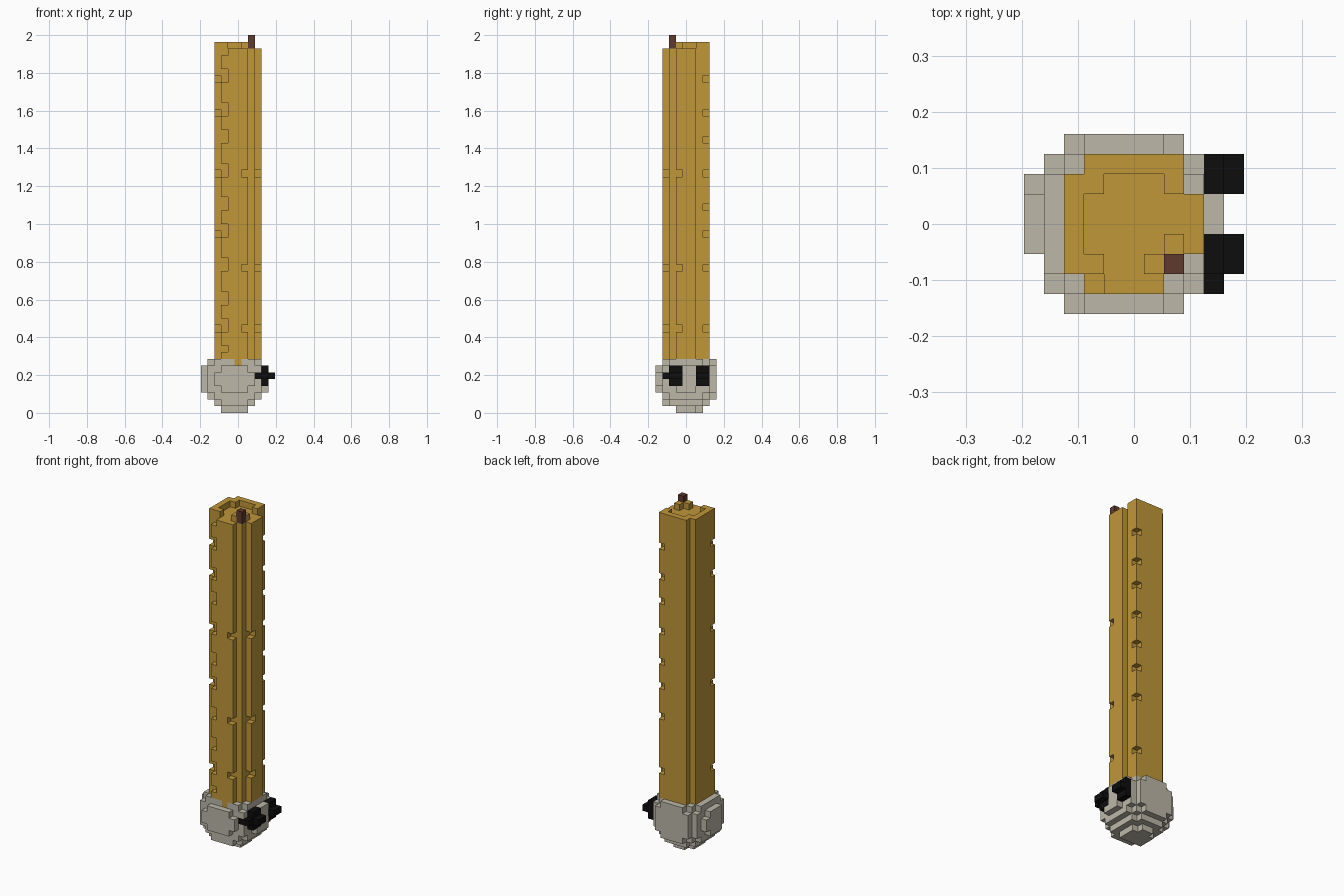
import bpy, bmesh, math
from mathutils import Vector

cube = bpy.data.objects.get("Cube")
if cube:
    bpy.data.objects.remove(cube, do_unlink=True)

V = 2 / 56                      # block size
ORIGIN = Vector((-5.5, -4.5, 0))


def material(name, rgb):
    m = bpy.data.materials.new(name)
    m.use_nodes = True
    m.diffuse_color = (*rgb, 1)
    m.node_tree.nodes["Principled BSDF"].inputs["Base Color"].default_value = (*rgb, 1)
    return m


def box(x, y, z):
    """All block cells in inclusive ranges."""
    return {(i, j, k) for i in range(x[0], x[1] + 1)
            for j in range(y[0], y[1] + 1) for k in range(z[0], z[1] + 1)}


def build(name, cells, filled, mat):
    """Skin the exposed sides of the cells and merge coplanar faces."""
    bm = bmesh.new()
    for c in cells:
        for axis in range(3):
            for sign in (-1, 1):
                n = Vector((0, 0, 0))
                n[axis] = sign
                if tuple(int(c[a] + n[a]) for a in range(3)) in filled:
                    continue
                u = Vector((0, 0, 0))
                u[(axis + 1) % 3] = 0.5
                w = n.cross(u)
                mid = Vector(c) + Vector((0.5, 0.5, 0.5)) + n * 0.5
                corners = (mid - u - w, mid + u - w, mid + u + w, mid - u + w)
                bm.faces.new([bm.verts.new((p + ORIGIN) * V) for p in corners])
    bmesh.ops.remove_doubles(bm, verts=bm.verts, dist=V * 0.01)
    bmesh.ops.dissolve_limit(bm, angle_limit=math.radians(1),
                             verts=bm.verts, edges=bm.edges)
    mesh = bpy.data.meshes.new(name)
    bm.to_mesh(mesh)
    bm.free()
    mesh.materials.append(mat)
    bpy.context.collection.objects.link(bpy.data.objects.new(name, mesh))


# Eyes: short wide lozenges on the +x side
eyes = {}
for name, start in (("front_eye", 2), ("back_eye", 6)):
    eyes[name] = (box((9, 9), (start, start + 1), (4, 6))
                  | box((10, 10), (start, start + 1), (5, 5))
                  | box((9, 9), (start - 1, start - 1), (5, 5)))
eyes["front_eye"] |= {(8, 1, 5)}
eyes["back_eye"] -= {(9, 5, 5)}
eye_cells = eyes["front_eye"] | eyes["back_eye"]

# Round base: stepped ball with a flat top
base = {c for c in box((0, 9), (0, 8), (0, 7))
        if (c[0] - 4.5) ** 2 + (c[1] - 4.1) ** 2 + (c[2] - 4.5) ** 2 < 24.4}
base -= box((0, 9), (0, 0), (2, 2)) | box((0, 9), (0, 0), (7, 7))
base -= {(5, 1, 7)}
base -= eye_cells

# Wick
wick = box((7, 7), (2, 2), (54, 55))

# Column: square shaft with stepped corners
column = set()
for y, x in ((1, (3, 6)), (2, (2, 7)), (3, (2, 8)), (4, (2, 8)),
             (5, (2, 8)), (6, (2, 7)), (7, (3, 7))):
    column |= box(x, (y, y), (7, 53))
# Raised rim along the back and left, and lumps beside the wick
rim = box((3, 7), (7, 7), (54, 54)) | box((2, 2), (3, 5), (54, 54))
rim |= {(x, y, 54) for x, y in ((2, 6), (3, 6), (7, 6), (3, 2), (2, 2), (7, 3), (6, 2))}
column |= rim
# Notches nibbled out of three corners
for k in (49, 44, 40, 35, 30, 26, 21, 12):
    column -= {(7, 7, k), (3, 1, k), (3, 1, k + 1)}
for k in (49, 44, 35, 26, 12):
    column -= {(2, 2, k)}
for k in (35, 21, 12):
    column -= {(6, 1, k), (8, 3, k)}
for k in (53, 17, 16, 9):
    column -= {(3, 1, k)}
column -= base | eye_cells

filled = base | column | wick | eye_cells
black = material("black", (0.004, 0.004, 0.004))
build("round_base", base, filled, material("pale_stone", (0.503, 0.474, 0.392)))
build("column", column, filled, material("golden_tan", (0.527, 0.309, 0.042)))
build("wick", wick, filled, material("dark_brown", (0.112, 0.042, 0.027)))
for name, cells in eyes.items():
    build(name, cells, filled, black)
